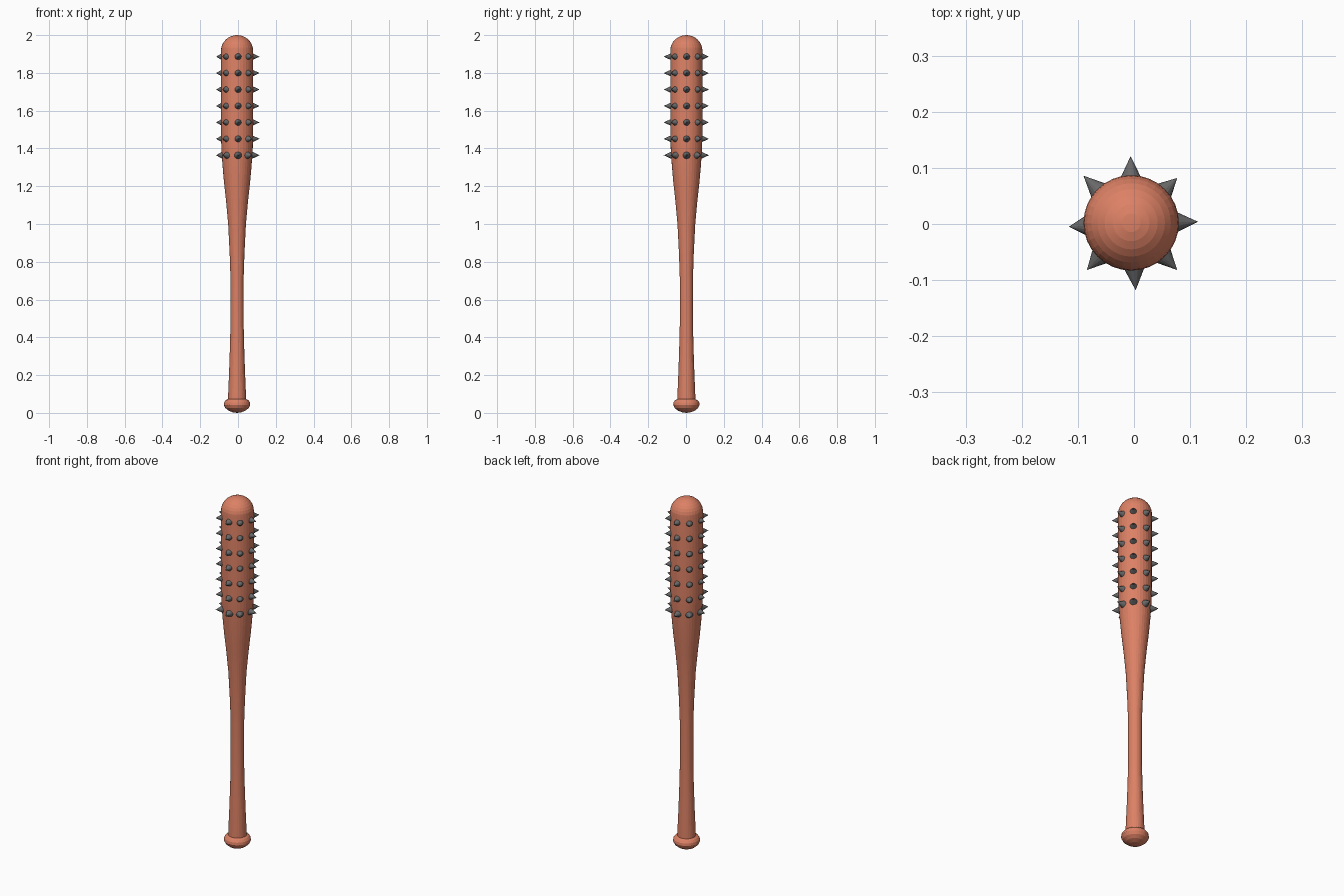
import bpy, bmesh
from math import sin, cos, pi
from mathutils import Vector, Matrix

if "Cube" in bpy.data.objects:
    bpy.data.objects.remove(bpy.data.objects["Cube"])

CX, CY = -0.005, 0.002   # bat axis


def material(name, color):
    m = bpy.data.materials.new(name)
    m.diffuse_color = color
    m.use_nodes = True
    m.node_tree.nodes["Principled BSDF"].inputs["Base Color"].default_value = m.diffuse_color
    return m


def add_object(name, bm, mat=None):
    me = bpy.data.meshes.new(name)
    bm.to_mesh(me)
    bm.free()
    ob = bpy.data.objects.new(name, me)
    ob.location = (CX, CY, 0)
    bpy.context.collection.objects.link(ob)
    if mat:
        me.materials.append(mat)
    return ob


def lathe(name, profile, mat, sides=32):
    # spin an (r, z) profile, closed on the axis at both ends
    bm = bmesh.new()
    vs = [bm.verts.new((r, 0, z)) for r, z in profile]
    edges = [bm.edges.new(p) for p in zip(vs, vs[1:])]
    bmesh.ops.spin(bm, geom=vs + edges, cent=(0, 0, 0), axis=(0, 0, 1),
                   angle=2 * pi, steps=sides, use_duplicate=False)
    bmesh.ops.remove_doubles(bm, verts=bm.verts, dist=0.0001)
    bmesh.ops.recalc_face_normals(bm, faces=bm.faces)
    return add_object(name, bm, mat)


wood = material("wood", (0.72, 0.22, 0.13, 1))

# Bat body: handle, taper, barrel and rounded tip
R = 0.085
body = [(0, 0.06), (0.048, 0.06), (0.047, 0.10), (0.042, 0.22), (0.038, 0.34),
        (0.035, 0.46), (0.035, 0.72), (0.039, 0.84), (0.047, 1.00),
        (0.058, 1.12), (0.069, 1.22), (0.077, 1.31), (0.083, 1.40), (R, 1.48)]
body += [(R * cos(a), 1.918 + 0.082 * sin(a)) for a in (i * pi / 16 for i in range(8))]
body.append((0, 2.0))
lathe("bat_body", body, wood)

# Knob at the end of the handle
knob = [(0, 0), (0.022, 0.003), (0.045, 0.012), (0.062, 0.026), (0.070, 0.042),
        (0.068, 0.056), (0.060, 0.067), (0.048, 0.073), (0, 0.073)]
lathe("knob", knob, wood)

# Metal spikes: eight columns in seven rows
TIPS = [(0.119, 0.002), (0.082, 0.080), (-0.001, 0.119), (-0.085, 0.084),
        (-0.111, -0.007), (-0.079, -0.084), (0.008, -0.120), (0.082, -0.084)]
bm = bmesh.new()
for row in range(7):
    z = 1.364 + row * 0.087
    for i, (x, y) in enumerate(TIPS):
        tip = Vector((x, y, 0))
        d = tip.normalized()
        depth = tip.length - 0.075
        rot = d.to_track_quat('Z', 'Y').to_matrix().to_4x4()
        mid = d * (0.075 + depth / 2) + Vector((0, 0, z))
        bmesh.ops.create_cone(bm, cap_ends=True, segments=16,
                              radius1=0.021, radius2=0, depth=depth,
                              matrix=Matrix.Translation(mid) @ rot)
add_object("spikes", bm, material("metal", (0.14, 0.14, 0.14, 1)))

# Soft shading with crisp rims
for ob in bpy.context.collection.objects:
    ob.select_set(True)
    bpy.context.view_layer.objects.active = ob
bpy.ops.object.shade_smooth_by_angle(angle=0.15)
